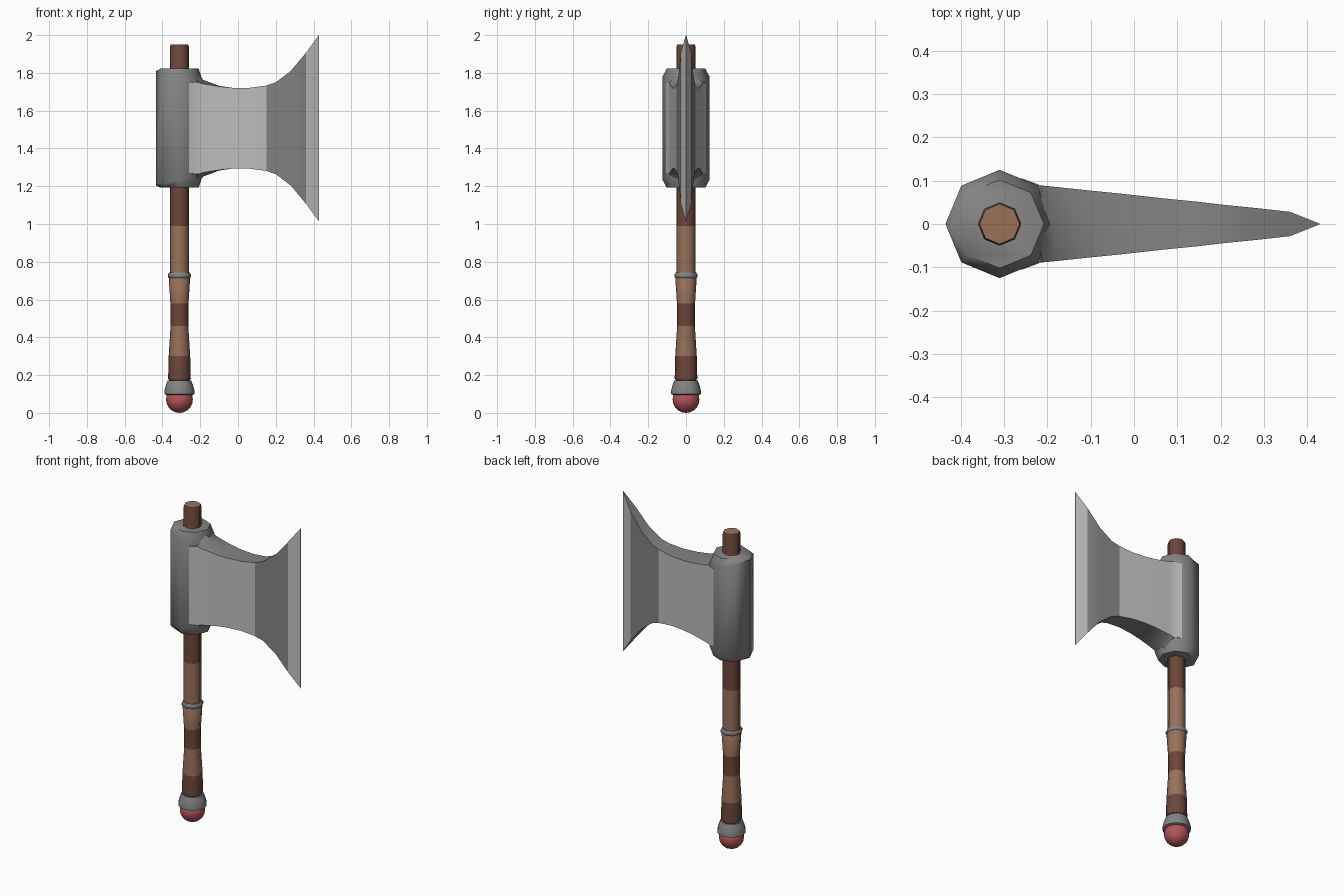
import bpy, bmesh, math

if "Cube" in bpy.data.objects:
    bpy.data.objects.remove(bpy.data.objects["Cube"])

AX = -0.31          # handle axis x
MID = 1.507         # mirror height of the axe head


def mat(name, rgb):
    m = bpy.data.materials.new(name)
    m.diffuse_color = (*rgb, 1)
    m.use_nodes = True
    m.node_tree.nodes["Principled BSDF"].inputs["Base Color"].default_value = m.diffuse_color
    return m


IRON = mat("iron", (0.23, 0.23, 0.23))
STEEL = mat("light steel", (0.53, 0.53, 0.54))
DARK = mat("dark wood", (0.15, 0.062, 0.042))
LIGHT = mat("light wood", (0.32, 0.168, 0.105))
RED = mat("red gem", (0.45, 0.09, 0.10))


def finish(name, bm, mats, angle):
    bmesh.ops.recalc_face_normals(bm, faces=bm.faces)
    me = bpy.data.meshes.new(name)
    bm.to_mesh(me)
    bm.free()
    for m in mats:
        me.materials.append(m)
    ob = bpy.data.objects.new(name, me)
    bpy.context.collection.objects.link(ob)
    bpy.ops.object.select_all(action='DESELECT')
    ob.select_set(True)
    bpy.context.view_layer.objects.active = ob
    bpy.ops.object.shade_smooth_by_angle(angle=math.radians(angle))
    return ob


def loft(bm, rings, index=lambda i: 0):
    """Bridge closed rings of points, cap both ends."""
    rows = [[bm.verts.new(p) for p in r] for r in rings]
    n = len(rows[0])
    for i in range(len(rows) - 1):
        for k in range(n):
            f = bm.faces.new((rows[i][k], rows[i][(k + 1) % n],
                              rows[i + 1][(k + 1) % n], rows[i + 1][k]))
            f.material_index = index(i)
    bm.faces.new(rows[0]).material_index = index(0)
    bm.faces.new(rows[-1]).material_index = index(len(rows) - 1)


def turned(name, profile, mats, sides=8, index=lambda i: 0, angle=50):
    bm = bmesh.new()
    loft(bm, [[(AX + r * math.cos(k * math.tau / sides),
                r * math.sin(k * math.tau / sides), z)
               for k in range(sides)] for r, z in profile], index)
    return finish(name, bm, mats, angle)


# Handle: alternating dark and light wood bands
bands = [0, 1, 0, 1, 1, 0, 1, 1]
turned("handle", [(0.06, 0.18), (0.057, 0.30), (0.047, 0.46), (0.048, 0.58),
                  (0.057, 0.72), (0.05, 0.73), (0.05, 0.99), (0.05, 1.935),
                  (0.046, 1.95)][:5] + [(0.05, 0.73)], [DARK, LIGHT],
       index=lambda i: [0, 1, 0, 1, 1, 1][i])
turned("upper_shaft", [(0.05, 0.73), (0.05, 0.99), (0.05, 1.938), (0.046, 1.95)],
       [DARK, LIGHT], index=lambda i: [1, 0, 0, 1][i])

# Metal ring and pommel
turned("grip_ring", [(0.057, 0.715), (0.061, 0.72), (0.061, 0.732), (0.055, 0.742)], [IRON])
turned("pommel_neck", [(0.052, 0.165), (0.058, 0.182)], [DARK])
turned("pommel_cap", [(0.068, 0.095), (0.08, 0.10), (0.08, 0.115), (0.072, 0.145),
                      (0.062, 0.172)], [IRON], sides=16)
bm = bmesh.new()
bmesh.ops.create_uvsphere(bm, u_segments=16, v_segments=10, radius=0.071)
bmesh.ops.translate(bm, verts=bm.verts, vec=(AX, 0, 0.071))
finish("pommel_gem", bm, [RED], 40)


# Socket: octagonal collar whose chamfer widens toward the blade
def collar(r, half, slope=0.0):
    pts = []
    for k in range(8):
        a = k * math.tau / 8
        s = slope * (1 + math.cos(a)) / 2
        pts.append((AX + r * math.cos(a), r * math.sin(a),
                    MID + math.copysign(abs(half) - s, half)))
    return pts


bm = bmesh.new()
loft(bm, [collar(0.102, -0.315), collar(0.125, -0.302, 0.06),
          collar(0.125, 0.302, 0.06), collar(0.102, 0.315)])
finish("head_socket", bm, [IRON], 50)

# Blade sections: x, half thickness, half height at sides, half height at ridge
sections = [(-0.26, 0.106, 0.238, 0.25), (-0.215, 0.089, 0.243, 0.305),
            (-0.185, 0.086, 0.235, 0.256), (-0.10, 0.077, 0.221, 0.224),
            (-0.03, 0.070, 0.214, 0.214), (0.06, 0.060, 0.214, 0.214),
            (0.15, 0.051, 0.226, 0.226), (0.20, 0.045, 0.243, 0.243),
            (0.28, 0.037, 0.304, 0.304), (0.36, 0.028, 0.40, 0.40),
            (0.428, 0.0008, 0.493, 0.493)]
bm = bmesh.new()
loft(bm, [[(x, -t, MID - h), (x, 0, MID - c), (x, t, MID - h),
           (x, t, MID + h), (x, 0, MID + c), (x, -t, MID + h)]
          for x, t, h, c in sections])
bmesh.ops.recalc_face_normals(bm, faces=bm.faces)
# Pale cheek panels and cutting edge, dark band between them
for f in bm.faces:
    x = f.calc_center_median().x
    if abs(f.normal.y) > 0.6 and (x < 0.15 or x > 0.36) or x > 0.42:
        f.material_index = 1
finish("blade", bm, [IRON, STEEL], 30)
